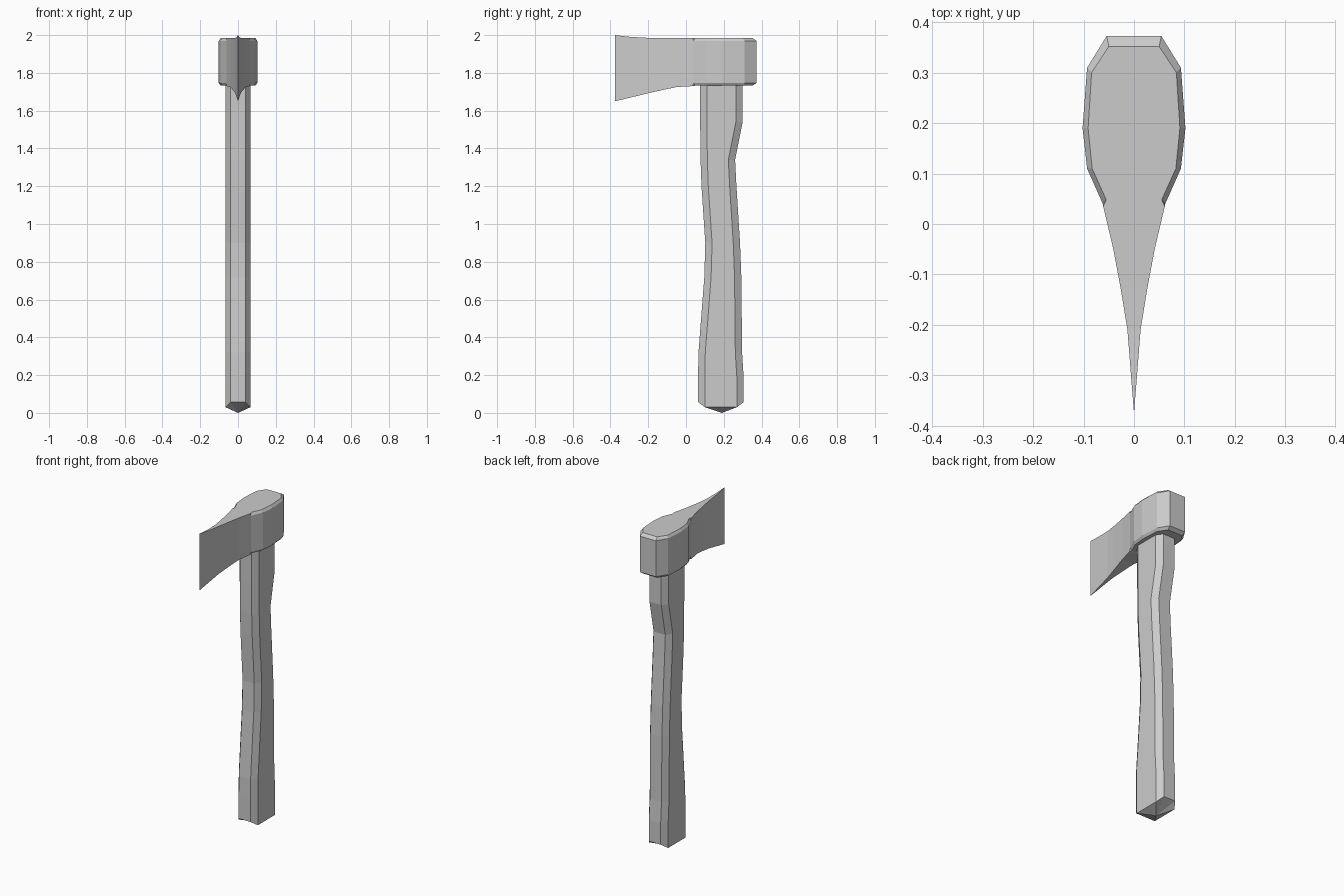
import bpy
import bmesh

if "Cube" in bpy.data.objects:
    bpy.data.objects.remove(bpy.data.objects["Cube"], do_unlink=True)

grey = bpy.data.materials.new("plain_grey")
grey.use_nodes = True
grey.diffuse_color = (0.6, 0.6, 0.6, 1)
grey.node_tree.nodes["Principled BSDF"].inputs["Base Color"].default_value = (0.6, 0.6, 0.6, 1)


def loft(bm, sections):
    """Join closed cross-sections with quads and return their vertex rings."""
    rings = [[bm.verts.new(p) for p in section] for section in sections]
    for a, b in zip(rings, rings[1:]):
        for i in range(len(a)):
            j = (i + 1) % len(a)
            bm.faces.new((a[i], a[j], b[j], b[i]))
    return rings


def finish(bm, name):
    bmesh.ops.remove_doubles(bm, verts=bm.verts[:], dist=0.0005)
    bmesh.ops.recalc_face_normals(bm, faces=bm.faces[:])
    mesh = bpy.data.meshes.new(name)
    bm.to_mesh(mesh)
    bm.free()
    mesh.materials.append(grey)
    obj = bpy.data.objects.new(name, mesh)
    bpy.context.collection.objects.link(obj)
    return obj


# Axe head, lofted from cutting edge to poll
def head_section(y, w, bottom, top, rim_y=None, rim_w=None):
    bevel = 0.0 if rim_y is None else 0.015
    if rim_y is None:
        rim_y, rim_w = y, w
    left = [(rim_w, rim_y, top), (w, y, top - bevel),
            (w, y, bottom + bevel), (rim_w, rim_y, bottom)]
    return left + [(-x, yy, z) for x, yy, z in reversed(left)]


low, high = 1.732, 1.985
head_stations = [
    (-0.375, 0.0, 1.65, 2.0),
    (-0.30, 0.006, 1.668, 1.991),
    (-0.21, 0.013, 1.69, 1.986),
    (-0.13, 0.026, 1.708, high),
    (-0.05, 0.041, 1.725, high),
    (0.035, 0.061, 1.73, high),
    (0.04, 0.062, low, high, 0.048, 0.055),
    (0.11, 0.093, low, high, 0.11, 0.083),
    (0.19, 0.102, low, high, 0.19, 0.091),
    (0.31, 0.093, low, high, 0.30, 0.084),
    (0.373, 0.054, low, high, 0.352, 0.05),
]
bm = bmesh.new()
poll = loft(bm, [head_section(*s) for s in head_stations])[-1]
for i in range(3):
    bm.faces.new((poll[i], poll[i + 1], poll[6 - i], poll[7 - i]))
finish(bm, "axe_head")


# Curved handle with an eight-sided section
def handle_section(z, front, back, drop=0.0):
    flat, wide, cut = 0.04, 0.066, 0.036
    half = [(flat, front, z), (wide, front + cut, z - drop),
            (wide, back - cut, z - drop), (flat, back, z)]
    return half + [(-x, y, zz) for x, y, zz in reversed(half)]


handle_stations = [
    (1.76, 0.075, 0.30),
    (1.54, 0.075, 0.30),
    (1.34, 0.077, 0.26),
    (1.20, 0.082, 0.267),
    (0.90, 0.102, 0.286),
    (0.72, 0.097, 0.293),
    (0.32, 0.066, 0.297),
    (0.19, 0.064, 0.305),
    (0.057, 0.064, 0.305, 0.027),
]
bm = bmesh.new()
rings = loft(bm, [handle_section(*s) for s in handle_stations])
bm.faces.new(rings[0])
# Faceted butt closing to a blunt point
tip = bm.verts.new((0, 0.19, 0.0))
butt = rings[-1]
for i in range(len(butt)):
    bm.faces.new((butt[i], butt[(i + 1) % len(butt)], tip))
finish(bm, "handle")
